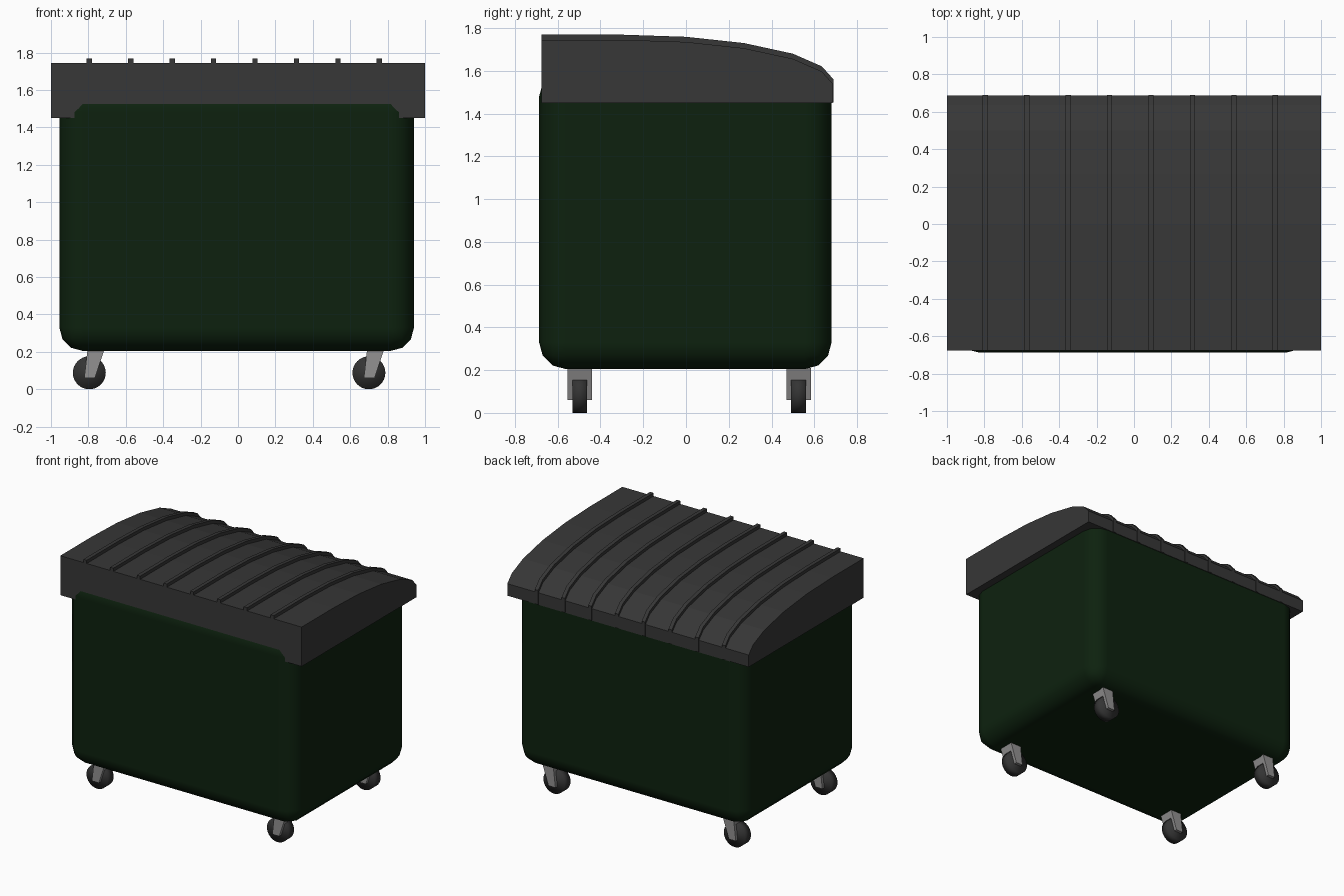
import bpy, bmesh, math
from mathutils import Matrix, Vector

if "Cube" in bpy.data.objects:
    bpy.data.objects.remove(bpy.data.objects["Cube"])


def material(name, rgb):
    m = bpy.data.materials.new(name)
    m.diffuse_color = (*rgb, 1)
    m.use_nodes = True
    m.node_tree.nodes["Principled BSDF"].inputs["Base Color"].default_value = m.diffuse_color
    return m


GREEN = material("dark green", (0.004, 0.0155, 0.0045))
LID = material("charcoal plastic", (0.038, 0.038, 0.038))
RUBBER = material("black rubber", (0.034, 0.034, 0.034))
STEEL = material("grey steel", (0.29, 0.285, 0.285))


def make_object(name, bm, mat, smooth=False):
    bmesh.ops.recalc_face_normals(bm, faces=bm.faces)
    for f in bm.faces:
        f.smooth = smooth
    me = bpy.data.meshes.new(name)
    bm.to_mesh(me)
    bm.free()
    me.materials.append(mat)
    ob = bpy.data.objects.new(name, me)
    bpy.context.collection.objects.link(ob)
    return ob


def add_box(bm, lo, hi):
    lo, hi = Vector(lo), Vector(hi)
    mat = Matrix.Translation((lo + hi) / 2) @ Matrix.Diagonal((*(hi - lo), 1))
    return bmesh.ops.create_cube(bm, size=1, matrix=mat)["verts"]


def add_prism(bm, points, offset):
    """Extrude a closed 3D outline along offset."""
    face = bm.faces.new([bm.verts.new(p) for p in points])
    ext = bmesh.ops.extrude_face_region(bm, geom=[face], use_keep_orig=True)
    verts = [g for g in ext["geom"] if isinstance(g, bmesh.types.BMVert)]
    bmesh.ops.translate(bm, verts=verts, vec=offset)


# Rounded bin body
bm = bmesh.new()
add_box(bm, (-0.955, -0.687, 0.205), (0.941, 0.681, 1.605))
body = make_object("bin_body", bm, GREEN, smooth=True)
bev = body.modifiers.new("rounded_edges", 'BEVEL')
bev.width = 0.125
bev.segments = 3
bev.harden_normals = True

# Curved lid: side profile extruded across the width
CURVE = [(-0.675, 1.745), (-0.3, 1.745), (0.0, 1.735), (0.27, 1.706),
         (0.5, 1.656), (0.635, 1.597), (0.686, 1.54)]
profile = [(-0.675, 1.45)] + CURVE + [(0.686, 1.45)]
bm = bmesh.new()
add_prism(bm, [(-1, y, z) for y, z in profile], (2, 0, 0))
make_object("lid", bm, LID)

# Eight raised ribs that follow the lid curve and run down its back
bm = bmesh.new()
outer = [(y, z + 0.024) for y, z in CURVE[:-1]] + [(0.69, 1.56), (0.69, 1.452)]
inner = [(0.67, 1.452), (0.67, 1.53)] + [(y, z - 0.02) for y, z in CURVE[-2::-1]]
for i in range(8):
    x = -0.795 + i * 0.2215
    add_prism(bm, [(x - 0.014, y, z) for y, z in outer + inner], (0.028, 0, 0))
make_object("lid_ribs", bm, LID)

# Four casters, all trailing the same way
for side, x in (("left", -0.795), ("right", 0.70)):
    for end, y in (("front", -0.497), ("back", 0.527)):
        # wheel
        bm = bmesh.new()
        mat = Matrix.Translation((x, y, 0.088)) @ Matrix.Rotation(math.pi / 2, 4, 'X')
        bmesh.ops.create_cone(bm, cap_ends=True, segments=32, radius1=0.088,
                              radius2=0.088, depth=0.07, matrix=mat)
        make_object(f"{end}_{side}_wheel", bm, RUBBER, smooth=True)

        # slanted fork: two legs and a bridge
        def at(z):
            t = (z - 0.06) / 0.15
            return x - 0.027 + 0.017 * t, x + 0.03 + 0.05 * t
        bm = bmesh.new()
        for z0, z1, y0, w in ((0.06, 0.21, -0.058, 0.023), (0.06, 0.21, 0.035, 0.023),
                              (0.155, 0.21, -0.035, 0.07)):
            (a, b), (c, d) = at(z0), at(z1)
            add_prism(bm, [(a, y + y0, z0), (b, y + y0, z0),
                           (d, y + y0, z1), (c, y + y0, z1)], (0, w, 0))
        make_object(f"{end}_{side}_fork", bm, STEEL)
